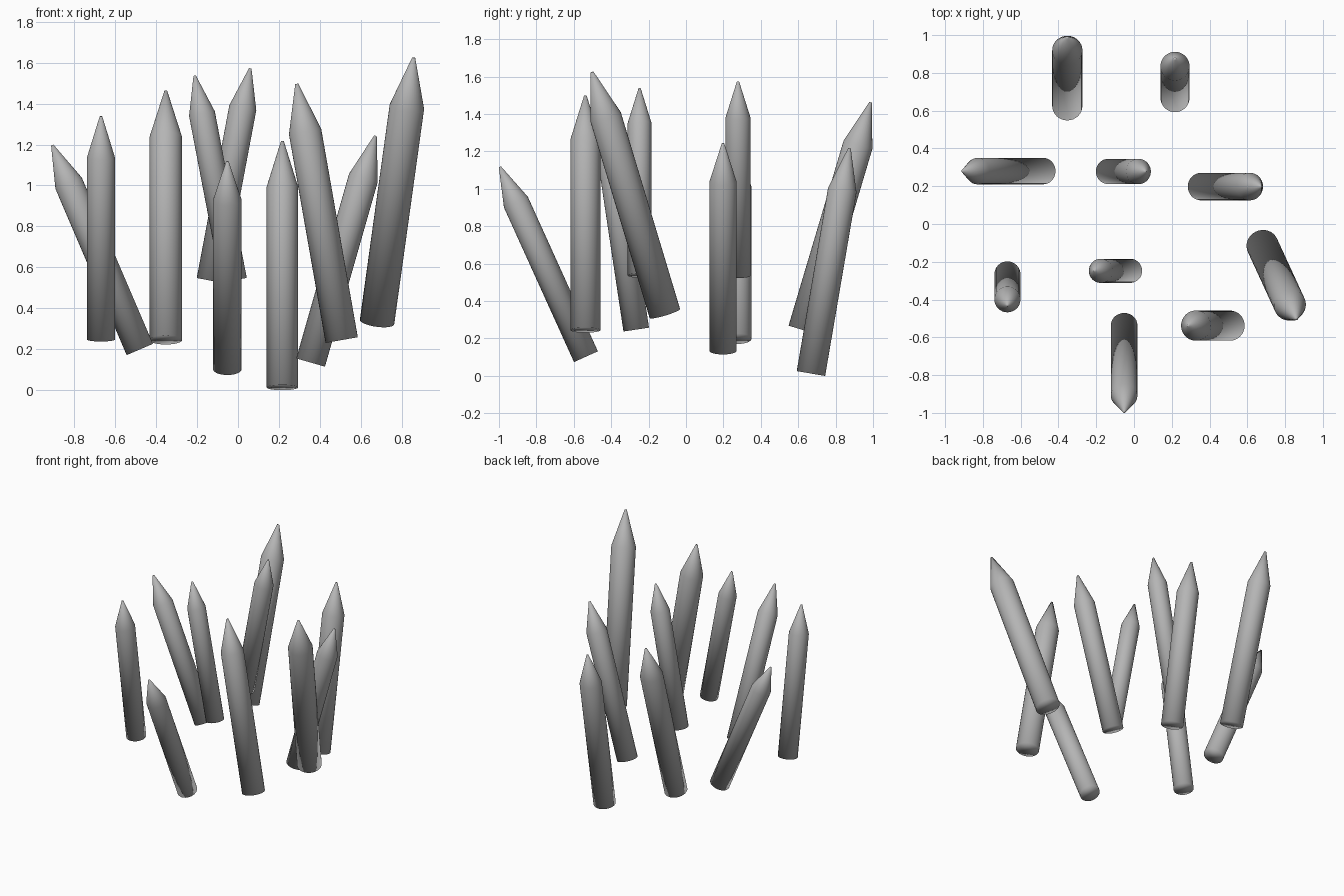
import bpy, bmesh
from mathutils import Vector

if "Cube" in bpy.data.objects:
    bpy.data.objects.remove(bpy.data.objects["Cube"])

SIDES = 32
POINT_SHARE = 0.186   # share of the length that is the sharpened point

# (centre of the butt end), (centre of the tip), radius
STAKES = [
    ((-0.48, 0.28, 0.198), (-0.908, 0.28, 1.197), 0.070),
    ((-0.67, -0.266, 0.247), (-0.67, -0.43, 1.338), 0.069),
    ((-0.020, -0.248, 0.536), (-0.212, -0.248, 1.537), 0.064),
    ((-0.136, 0.278, 0.535), (0.06, 0.278, 1.573), 0.067),
    ((-0.353, 0.625, 0.245), (-0.353, 0.987, 1.462), 0.080),
    ((0.217, 0.668, 0.012), (0.217, 0.874, 1.217), 0.077),
    ((-0.052, -0.535, 0.102), (-0.052, -0.995, 1.117), 0.070),
    ((0.507, -0.538, 0.244), (0.287, -0.538, 1.497), 0.080),
    ((0.355, 0.198, 0.134), (0.672, 0.198, 1.243), 0.073),
    ((0.68, -0.113, 0.333), (0.859, -0.502, 1.624), 0.085),
]

wood = bpy.data.materials.new("dark_grey")
wood.diffuse_color = (0.46, 0.46, 0.46, 1)
wood.use_nodes = True
wood.node_tree.nodes["Principled BSDF"].inputs["Base Color"].default_value = wood.diffuse_color


def stake(name, base, tip, r):
    """Straight pole with a flat butt and a slightly blunt point, all smooth."""
    base, tip = Vector(base), Vector(tip)
    length = (tip - base).length
    profile = [(r, 0), (r, length * (1 - POINT_SHARE)), (r * 0.09, length)]
    bm = bmesh.new()
    verts = [bm.verts.new((rad, 0, z)) for rad, z in profile]
    edges = [bm.edges.new(p) for p in zip(verts, verts[1:])]
    bmesh.ops.spin(bm, geom=verts + edges, axis=(0, 0, 1), cent=(0, 0, 0),
                   angle=6.283185307, steps=SIDES)
    bmesh.ops.remove_doubles(bm, verts=bm.verts, dist=0.0003)
    bmesh.ops.holes_fill(bm, edges=bm.edges, sides=SIDES)
    bmesh.ops.recalc_face_normals(bm, faces=bm.faces)
    for face in bm.faces:
        face.smooth = True
    mesh = bpy.data.meshes.new(name)
    bm.to_mesh(mesh)
    bm.free()
    mesh.materials.append(wood)
    ob = bpy.data.objects.new(name, mesh)
    bpy.context.collection.objects.link(ob)
    ob.location = base
    ob.rotation_euler = (tip - base).to_track_quat('Z', 'Y').to_euler()


# Scattered wooden stakes
for i, (base, tip, r) in enumerate(STAKES, 1):
    stake(f"stake_{i:02d}", base, tip, r)
